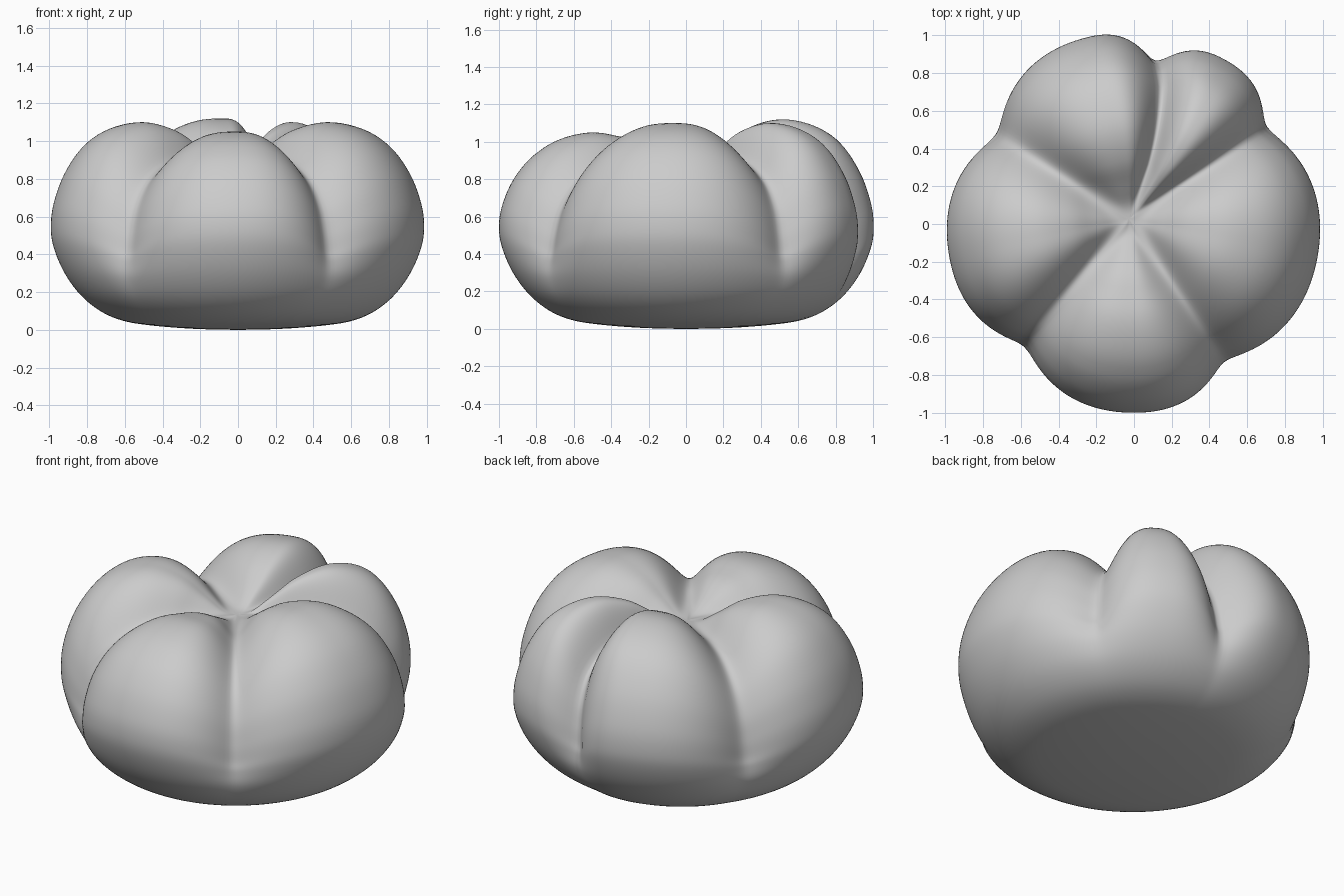
import bpy, bmesh, math
from mathutils import Vector

if "Cube" in bpy.data.objects:
    bpy.data.objects.remove(bpy.data.objects["Cube"])

# (radius, height) profiles from the top dimple to the underside centre
LOBE = [(0, .89), (.08, .90), (.18, .965), (.32, 1.055), (.5, 1.10), (.68, 1.065),
        (.82, .975), (.925, .83), (.985, .67), (1.0, .54), (.982, .43), (.925, .30),
        (.84, .185), (.735, .10), (.62, .05), (.48, .025), (.25, .006), (0, 0)]
GROOVE = [(0, .89), (.10, .895), (.24, .905), (.38, .91), (.52, .885), (.64, .83),
          (.74, .745), (.81, .63), (.845, .51), (.86, .42), (.872, .36), (.868, .275),
          (.82, .18), (.73, .10), (.62, .05), (.48, .025), (.25, .006), (0, 0)]

# Lobes: start groove angle, peak angle, end groove angle, extra radius, extra height
LOBES = [(-56.5, -10, 36, -.012, 0), (36, 61, 82.5, -.005, 0), (82.5, 104, 147, .02, .02),
         (147, 190, 228, -.006, 0), (228, 270, 303.5, 0, -.05)]
SEGMENTS, STEPS = 240, 5


def smooth_profile(points):
    """Catmull-Rom curve through the profile points."""
    p = [Vector(q) for q in points]
    p = [Vector((-p[1].x, p[1].y))] + p + [Vector((-p[-2].x, p[-2].y))]
    out = []
    for i in range(1, len(p) - 2):
        a, b, c, d = p[i - 1:i + 3]
        for s in range(STEPS):
            t = s / STEPS
            out.append(.5 * (2 * b + (c - a) * t + (2 * a - 5 * b + 4 * c - d) * t ** 2
                             + (3 * b - a - 3 * c + d) * t ** 3))
    return out + [p[-2]]


def lobe_weight(deg, radius):
    """0 in a groove, 1 on a lobe's peak, with that lobe's size changes."""
    for a, peak, b, dr, dz in LOBES:
        d = (deg - a) % 360
        if d < b - a:
            f = d / (peak - a) if d < peak - a else (b - a - d) / (b - peak)
            e = .04 / (radius * math.radians((b - a) / 2))  # even groove width
            f = (math.hypot(f, e) - e) / (math.hypot(1, e) - e)
            return 1 - (1 - f) ** 2.7, dr, dz


# Lobed body
lobe, groove = smooth_profile(LOBE), smooth_profile(GROOVE)
bm = bmesh.new()
rings = []
for l, g in zip(lobe[1:-1], groove[1:-1]):
    ring = []
    up = min(1, max(0, (l.y - .5) / .5))
    for s in range(SEGMENTS):
        deg = 360 * s / SEGMENTS
        a = math.radians(deg)
        w, dr, dz = lobe_weight(deg, g.x)
        p = g.lerp(l, w)
        r = p.x * (1 + dr * w)
        z = p.y + dz * w * up * min(1, p.x / .4)
        # the grooves meet a little off centre, and the back one bends
        shift = .03 * max(0, 1 - r) * up
        bend = .3 * r * max(0, 1 - r) * up * max(0, math.cos(a - math.radians(85))) ** 4
        ring.append(bm.verts.new((r * math.cos(a) - shift + bend,
                                  r * math.sin(a) + shift, z)))
    rings.append(ring)
top = bm.verts.new((-.03, .03, .89))
bottom = bm.verts.new((0, 0, 0))
for s in range(SEGMENTS):
    n = (s + 1) % SEGMENTS
    bm.faces.new((top, rings[0][s], rings[0][n]))
    bm.faces.new((bottom, rings[-1][n], rings[-1][s]))
    for u, v in zip(rings, rings[1:]):
        bm.faces.new((u[s], v[s], v[n], u[n]))
bmesh.ops.recalc_face_normals(bm, faces=bm.faces)
for f in bm.faces:
    f.smooth = True
mesh = bpy.data.meshes.new("lobed_body")
bm.to_mesh(mesh)
bm.free()
body = bpy.data.objects.new("lobed_body", mesh)
bpy.context.collection.objects.link(body)
